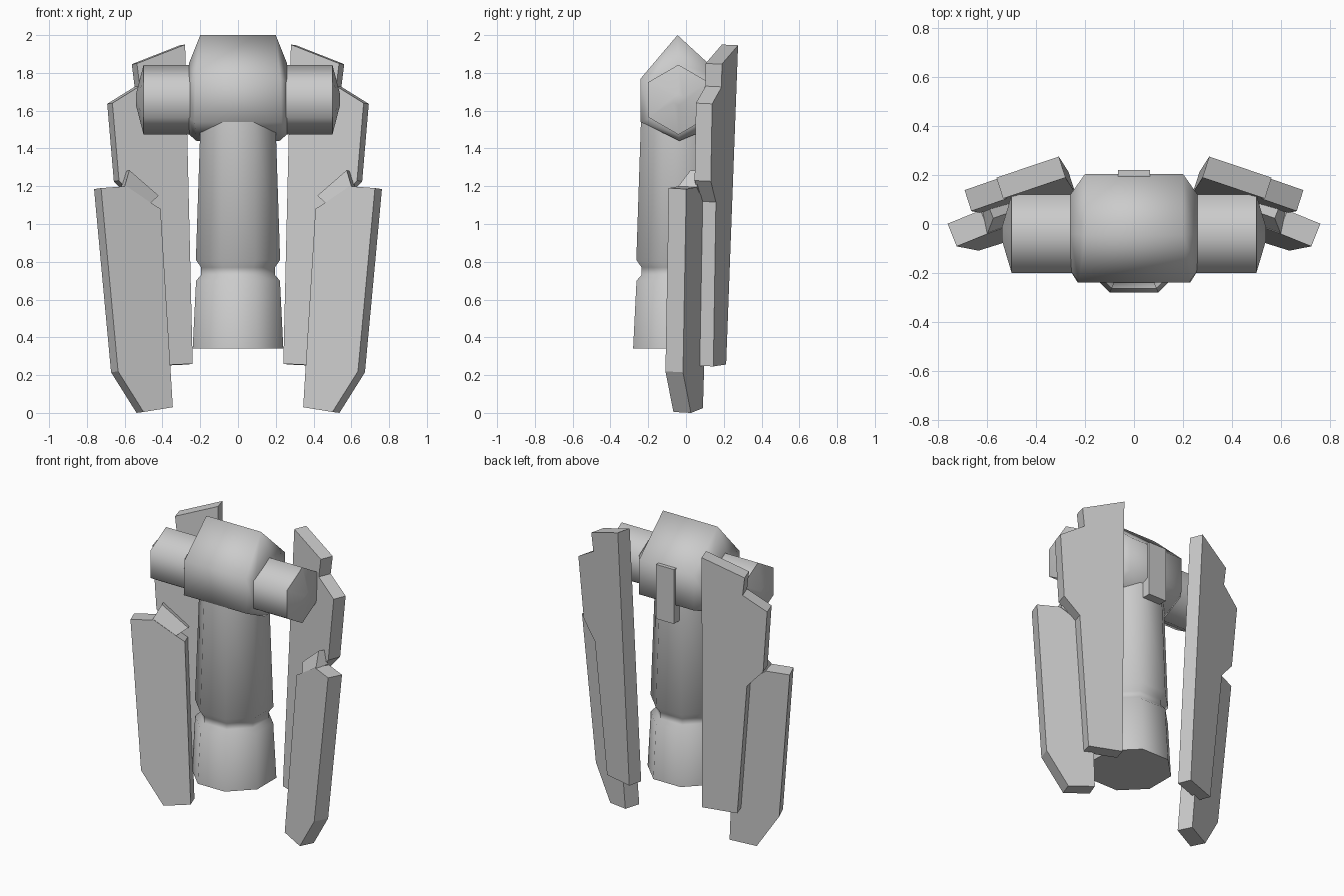
import bpy, bmesh, math
from mathutils import Vector

cube = bpy.data.objects.get("Cube")
if cube:
    bpy.data.objects.remove(cube)

grey = bpy.data.materials.new("plain_grey")
grey.use_nodes = True
COLOUR = (0.6, 0.6, 0.6, 1)
grey.diffuse_color = COLOUR
grey.node_tree.nodes["Principled BSDF"].inputs["Base Color"].default_value = COLOUR


def loft(name, rings, side=1, smooth=None):
    """Skin matching rings of points, cap both ends; side=-1 mirrors in x."""
    bm = bmesh.new()
    loops = [[bm.verts.new((p[0] * side, p[1], p[2])) for p in r] for r in rings]
    n = len(loops[0])
    for a, b in zip(loops, loops[1:]):
        for i in range(n):
            j = (i + 1) % n
            bm.faces.new((a[i], a[j], b[j], b[i]))
    bm.faces.new(loops[0])
    bm.faces.new(loops[-1])
    bmesh.ops.recalc_face_normals(bm, faces=bm.faces)
    mesh = bpy.data.meshes.new(name)
    bm.to_mesh(mesh)
    bm.free()
    mesh.materials.append(grey)
    obj = bpy.data.objects.new(name, mesh)
    bpy.context.collection.objects.link(obj)
    if smooth:
        bpy.ops.object.select_all(action='DESELECT')
        obj.select_set(True)
        bpy.context.view_layer.objects.active = obj
        bpy.ops.object.shade_smooth_by_angle(angle=math.radians(smooth))
    return obj


def slab(name, outline, front_y, normal, thickness, side):
    """Angled plate: outline of (x, z, setback) on a leaning front plane."""
    n = Vector(normal).normalized()
    front, back = [], []
    for x, z, setback in outline:
        p = Vector((x, front_y(x, z), z))
        front.append(p + Vector((0, setback, 0)))
        back.append(p + n * thickness)
    return loft(name, [front, back], side)


# Hub: six-sided barrel across the top with tapered ends
hub_big = [(-.045, 2.0, .2), (-.24, 1.77, .225), (-.24, 1.54, .23),
           (-.035, 1.44, .22), (.205, 1.54, .2), (.205, 1.77, .2)]
hub_end = [(-.04, 1.85), (-.19, 1.75), (-.19, 1.56),
           (-.04, 1.475), (.12, 1.56), (.12, 1.75)]
loft("hub", [[(-.26, y, z) for y, z in hub_end],
             [(-x, y, z) for y, z, x in hub_big],
             [(x, y, z) for y, z, x in hub_big],
             [(.26, y, z) for y, z in hub_end]], smooth=65)

# Column: eight-sided, flaring downward, with a groove
column = []
for z, apothem in [(1.56, .198), (.81, .223), (.77, .195), (.73, .195), (.70, .222), (.34, .24)]:
    r = apothem / math.cos(math.pi / 8)
    column.append([(r * math.cos(math.pi * (i + .5) / 4),
                    -.04 + r * math.sin(math.pi * (i + .5) / 4), z) for i in range(8)])
loft("column", column, smooth=50)

# Tab on the back of the hub
loft("back_tab", [[(x, y, z) for x, y in ((-.065, .15), (.065, .15), (.065, .22), (-.065, .22))]
                  for z in (1.42, 1.78)])

# Outlines of the side plates on their front faces
panel = [(.28, 1.95, 0), (.535, 1.85, 0), (.52, 1.73, 0), (.665, 1.64, 0),
         (.63, 1.23, 0), (.53, 1.12, 0), (.45, .25, 0), (.24, .26, 0)]
leg = [(.41, 1.08, 0), (.465, 1.115, 0), (.59, 1.2, 0), (.725, 1.19, 0),
       (.635, .22, 0), (.5, .005, 0), (.345, .03, 0)]
ledge = [(.42, 1.15, .05), (.575, 1.285, .05), (.6, 1.2, 0), (.465, 1.11, 0)]


def panel_y(x, z):
    return .19 - .32 * (x - .28) + .045 * (z - 1.95)


def leg_y(x, z):
    return -.09 - .4 * (x - .72) + .055 * (z - 1.18)


for label, side in (("left", 1), ("right", -1)):
    # Arm: six-sided stub with a domed end
    arm = []
    for x, r in [(.2, .185), (.5, .185), (.54, .03)]:
        arm.append([(x, -.04 + r * math.sin(math.pi * i / 3),
                     1.658 + r * math.cos(math.pi * i / 3)) for i in range(6)])
    loft(label + "_arm", arm, side, smooth=65)
    # Plates
    slab(label + "_rear_panel", panel, panel_y, (.32, 1, -.045), .09, side)
    slab(label + "_outer_panel", leg, leg_y, (.4, 1, -.055), .1, side)
    slab(label + "_panel_ledge", ledge, leg_y, (.2, 1, -.055), .1, side)
